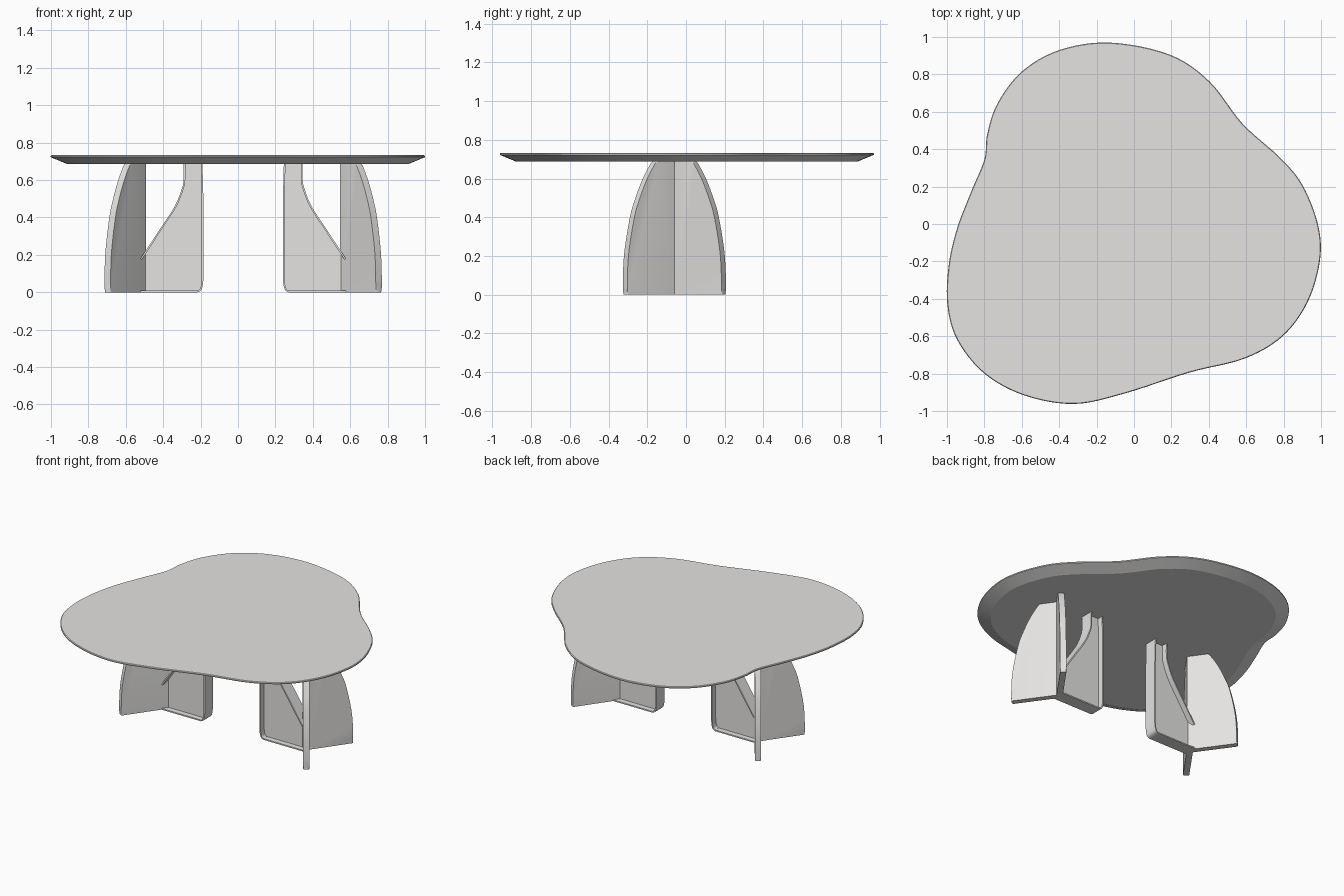
import bpy, bmesh, math
from mathutils import Vector

if "Cube" in bpy.data.objects:
    bpy.data.objects.remove(bpy.data.objects["Cube"])

mat = bpy.data.materials.new("warm light grey")
mat.diffuse_color = (0.78, 0.77, 0.76, 1)
mat.use_nodes = True
mat.node_tree.nodes["Principled BSDF"].inputs["Base Color"].default_value = mat.diffuse_color


def finish(bm, name, angle=35):
    bmesh.ops.recalc_face_normals(bm, faces=bm.faces[:])
    me = bpy.data.meshes.new(name)
    bm.to_mesh(me)
    bm.free()
    ob = bpy.data.objects.new(name, me)
    bpy.context.collection.objects.link(ob)
    me.materials.append(mat)
    bpy.ops.object.select_all(action='DESELECT')
    bpy.context.view_layer.objects.active = ob
    ob.select_set(True)
    bpy.ops.object.shade_smooth_by_angle(angle=math.radians(angle))
    return ob


def spline(pts, steps, closed=False):
    """Catmull-Rom curve through 2D points."""
    p = [Vector(q) for q in pts]
    n = len(p)
    out = []
    for i in range(n if closed else n - 1):
        if closed:
            a, b, c, d = p[i - 1], p[i], p[(i + 1) % n], p[(i + 2) % n]
        else:
            a, b, c, d = p[max(i - 1, 0)], p[i], p[i + 1], p[min(i + 2, n - 1)]
        for k in range(steps):
            t = k / steps
            out.append(0.5 * (2 * b + (c - a) * t + (2 * a - 5 * b + 4 * c - d) * t * t
                              + (3 * b - a - 3 * c + d) * t ** 3))
    return out if closed else out + [p[-1]]


def offset(path, dist, closed=False):
    """Move each point to the right of the travel direction."""
    n = len(path)
    out = []
    for i, q in enumerate(path):
        a = path[i - 1] if closed or i else q
        b = path[(i + 1) % n] if closed or i < n - 1 else q
        d = (b - a).normalized()
        out.append(q + Vector((d.y, -d.x)) * dist)
    return out


def prism(name, pts, origin, u, v, half, miter=0, rounded=0):
    """Extrude a (distance, height) profile by +-half along v."""
    bm = bmesh.new()
    sides = []
    for s in (-1, 1):
        ring = []
        for r, z in pts:
            if abs(r) < 1e-6:
                r -= s * miter
            ring.append(bm.verts.new(origin + u * r + v * (s * half) + Vector((0, 0, z))))
        sides.append(ring)
        bm.faces.new(ring)
    n = len(pts)
    for i in range(n):
        j = (i + 1) % n
        bm.faces.new((sides[0][i], sides[0][j], sides[1][j], sides[1][i]))
    if rounded:
        edges = [bm.edges.get((ring[i], ring[i + 1])) for ring in sides for i in range(n - 3)]
        bmesh.ops.bevel(bm, geom=edges, offset=rounded, segments=3, profile=0.5,
                        affect='EDGES')
    return finish(bm, name)


# Table top: free-form outline with an undercut edge
outline = spline([
    (-.13, .97), (-.40, .93), (-.60, .815), (-.73, .645), (-.785, .48), (-.80, .345),
    (-.87, .175), (-.945, -.02), (-.99, -.215), (-.998, -.43), (-.945, -.62), (-.80, -.80),
    (-.585, -.917), (-.32, -.962), (-.05, -.906), (.297, -.794), (.59, -.72), (.795, -.60),
    (.93, -.415), (.995, -.19), (.983, 0), (.90, .21), (.78, .356), (.58, .537),
    (.404, .762), (.19, .906)], 6, True)
bm = bmesh.new()
rings = []
for inset, z in ((.085, .687), (0, .722), (0, .729), (.004, .733)):
    rings.append([bm.verts.new((q.x, q.y, z)) for q in offset(outline, -inset, True)])
for lo, hi in zip(rings, rings[1:]):
    for i in range(len(lo)):
        j = (i + 1) % len(lo)
        bm.faces.new((lo[i], lo[j], hi[j], hi[i]))
bm.faces.new(rings[0])
bm.faces.new(rings[-1])
finish(bm, "table_top", 20)

# Leg profiles, as distance from the leg's axis and height
TOP = .688
fin = spline([(.314, 0), (.306, .2), (.268, .4), (.233, .5), (.186, .6), (.13, TOP)], 5)
fin = fin + [Vector((0, TOP)), Vector((0, 0))]
sweep = spline([(-.006, .18), (.021, .22), (.096, .334), (.176, .457), (.214, .548),
                (.225, .60), (.225, TOP)], 5)
heel = [Vector(p) for p in ((.326, TOP), (.331, .5), (.331, .09))]
heel += spline([(.331, .07), (.327, .035), (.318, .01), (.30, 0)], 4)
heel += [Vector((-.006, 0))]

ANG = math.radians(54.5)
C, S = math.cos(ANG), math.sin(ANG)
T = .02
FLANGE = .009
for side, sx in (("left", 1), ("right", -1)):
    origin = Vector((.0275 - sx * .5435, -.06, 0))
    # Two outer fins spreading from the axis
    for where, sy in (("front", -1), ("back", 1)):
        u = Vector((-sx * C, sy * S, 0))
        v = Vector((sx * S, sy * C, 0))
        prism(f"{side}_{where}_fin", fin, origin, u, v, T, T * C / S, .011)
    # Inner support: thin web edged by wide flanges
    u, v = Vector((sx, 0, 0)), Vector((0, 1, 0))
    prism(f"{side}_inner_web", offset(sweep, .002) + offset(heel, .002), origin, u, v, .006)
    for part, path in (("curved_flange", sweep), ("end_flange", heel)):
        strip = path + offset(path, FLANGE)[::-1]
        prism(f"{side}_{part}", strip, origin, u, v, .045)
